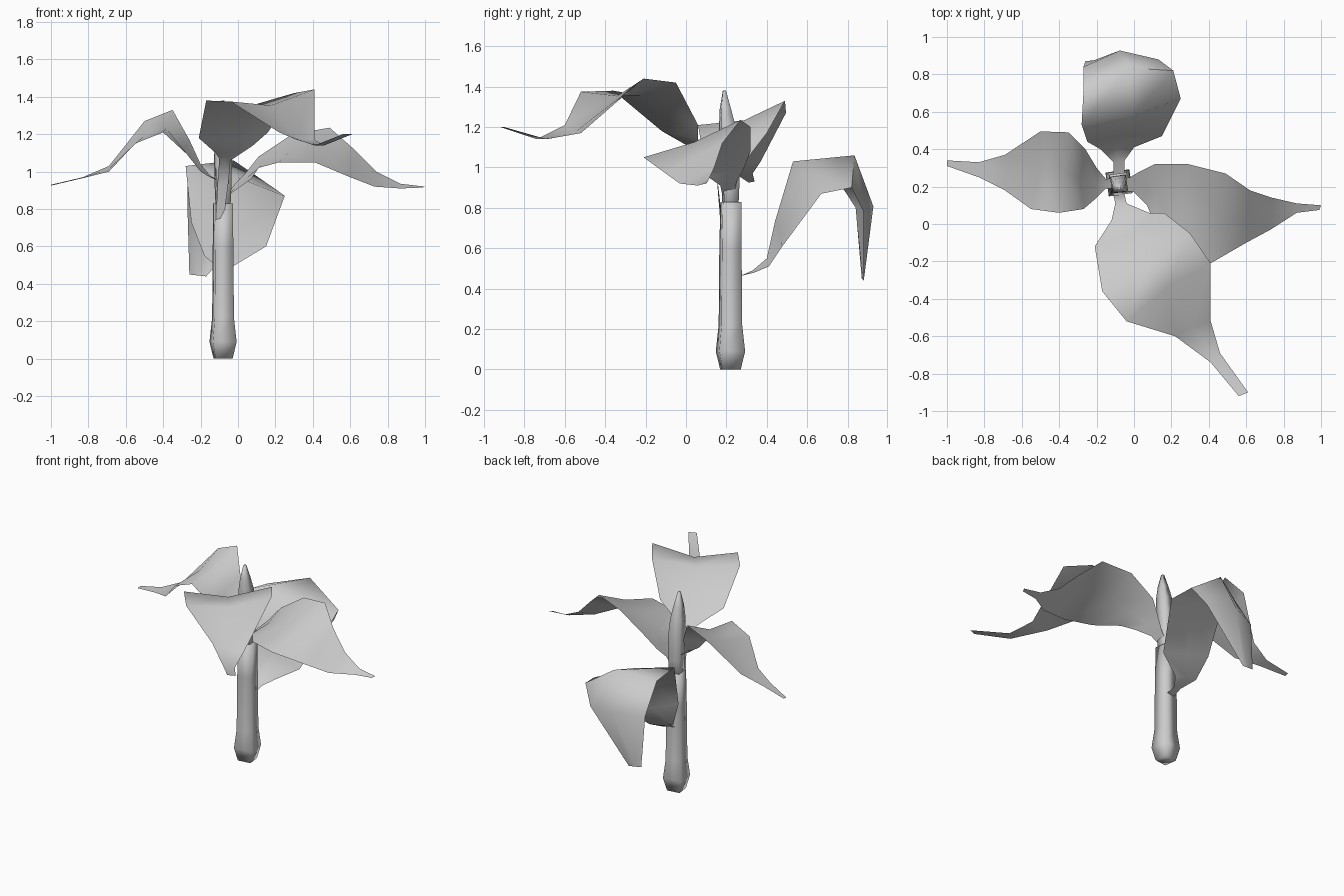
import bpy, bmesh, math
from mathutils import Vector as V

CX, CY = -0.08, 0.22          # plant axis


def finish(name, bm, angle):
    me = bpy.data.meshes.new(name)
    bm.to_mesh(me)
    bm.free()
    ob = bpy.data.objects.new(name, me)
    bpy.context.collection.objects.link(ob)
    bpy.ops.object.select_all(action='DESELECT')
    ob.select_set(True)
    bpy.context.view_layer.objects.active = ob
    bpy.ops.object.shade_smooth_by_angle(angle=math.radians(angle))
    return ob


def lathe(name, profile, sides=4, turn=53):
    """Low-poly square shaft: profile of (dy, radius, z)."""
    bm = bmesh.new()
    rings = []
    for dy, r, z in profile:
        angles = [math.radians(turn + 360 * i / sides) for i in range(sides)]
        rings.append([bm.verts.new((CX + r * math.cos(a), CY + dy + r * math.sin(a), z))
                      for a in angles])
    for a, b in zip(rings, rings[1:]):
        for i in range(sides):
            j = (i + 1) % sides
            bm.faces.new((a[i], a[j], b[j], b[i]))
    bm.faces.new(rings[0][::-1])
    bm.faces.new(rings[-1])
    return finish(name, bm, 120)


def leaf(name, left, right, dome):
    """Three-column blade between two edge curves; dome lifts the midrib."""
    left, right = [V(p) for p in left], [V(p) for p in right]
    mid = [(a + b) / 2 for a, b in zip(left, right)]
    n = len(mid)
    bm = bmesh.new()
    rows = []
    for i in range(n):
        along = mid[min(i + 1, n - 1)] - mid[max(i - 1, 0)]
        up = (right[i] - left[i]).cross(along).normalized()
        rows.append([bm.verts.new(p) for p in (left[i], mid[i] + up * dome[i], right[i])])
    for a, b in zip(rows, rows[1:]):
        for k in range(2):
            bm.faces.new((a[k], a[k + 1], b[k + 1], b[k]))
    return finish(name, bm, 75)


# Square stem with swollen foot, and the spindle bud rising out of it
lathe("stem", [(0, .064, 0), (0, .091, .09), (0, .073, .22),
               (0, .069, .60), (0.003, .066, .83)])
lathe("bud", [(0, .045, .72), (0, .056, .92), (-.005, .060, 1.08),
              (-.015, .052, 1.2), (-.025, .035, 1.29), (-.03, .010, 1.38)])

# Low leaf at the back, arching over and hanging down
leaf("back_leaf",
     [(-.11, .26, .46), (-.11, .33, .49), (-.18, .40, .55), (-.25, .44, .73),
      (-.28, .53, 1.03), (-.27, .71, 1.0), (-.27, .84, .80), (-.26, .87, .45)],
     [(-.05, .26, .46), (-.05, .34, .48), (0, .41, .51), (.15, .47, .60),
      (.25, .67, .87), (.21, .82, .90), (.13, .88, .78), (-.17, .88, .44)],
     [0, 0, -.01, -.02, .03, .13, .07, 0])

# Leaf to the left
leaf("left_leaf",
     [(-.10, .19, .95), (-.15, .19, .97), (-.20, .14, 1.0), (-.27, .08, 1.09), (-.40, .06, 1.21),
      (-.55, .08, 1.15), (-.69, .18, 1.0), (-.83, .25, .965), (-1, .31, .925)],
     [(-.10, .25, .95), (-.15, .24, .98), (-.20, .30, 1.04), (-.26, .40, 1.17), (-.35, .49, 1.33),
      (-.50, .495, 1.27), (-.69, .37, 1.03), (-.83, .33, .97), (-1, .34, .93)],
     [0, 0, -.01, -.03, -.04, -.03, 0, 0, 0])

# Leaf to the right
leaf("right_leaf",
     [(-.07, .24, .86), (-.02, .25, .93), (.03, .28, .98), (.11, .32, 1.08), (.29, .32, 1.20),
      (.49, .27, 1.235), (.62, .18, 1.12), (.74, .14, 1.0), (.87, .11, .935), (1, .10, .92)],
     [(-.07, .18, .86), (.0, .17, .91), (.07, .10, .96), (.11, .0, 1.02), (.22, -.15, 1.05),
      (.41, -.21, 1.05), (.60, -.10, .97), (.73, -.03, .92), (.87, .06, .91), (.99, .075, .915)],
     [0, 0, 0, -.02, -.03, -.02, 0, 0, 0, 0])

# Topmost leaf reaching forward and right
leaf("front_leaf",
     [(-.07, .172, .80), (-.05, .155, .95), (-.04, .11, 1.06), (.08, .06, 1.14), (.16, .06, 1.21),
      (.30, -.05, 1.42), (.41, -.21, 1.44), (.41, -.52, 1.17), (.46, -.69, 1.14), (.61, -.90, 1.20)],
     [(-.12, .172, .70), (-.11, .155, .92), (-.10, .11, 1.07), (-.12, .02, 1.10), (-.21, -.12, 1.18),
      (-.17, -.36, 1.38), (-.04, -.52, 1.375), (.22, -.60, 1.21), (.41, -.74, 1.14), (.56, -.92, 1.20)],
     [0, 0, 0, -.02, -.04, -.05, -.06, -.02, 0, 0])
